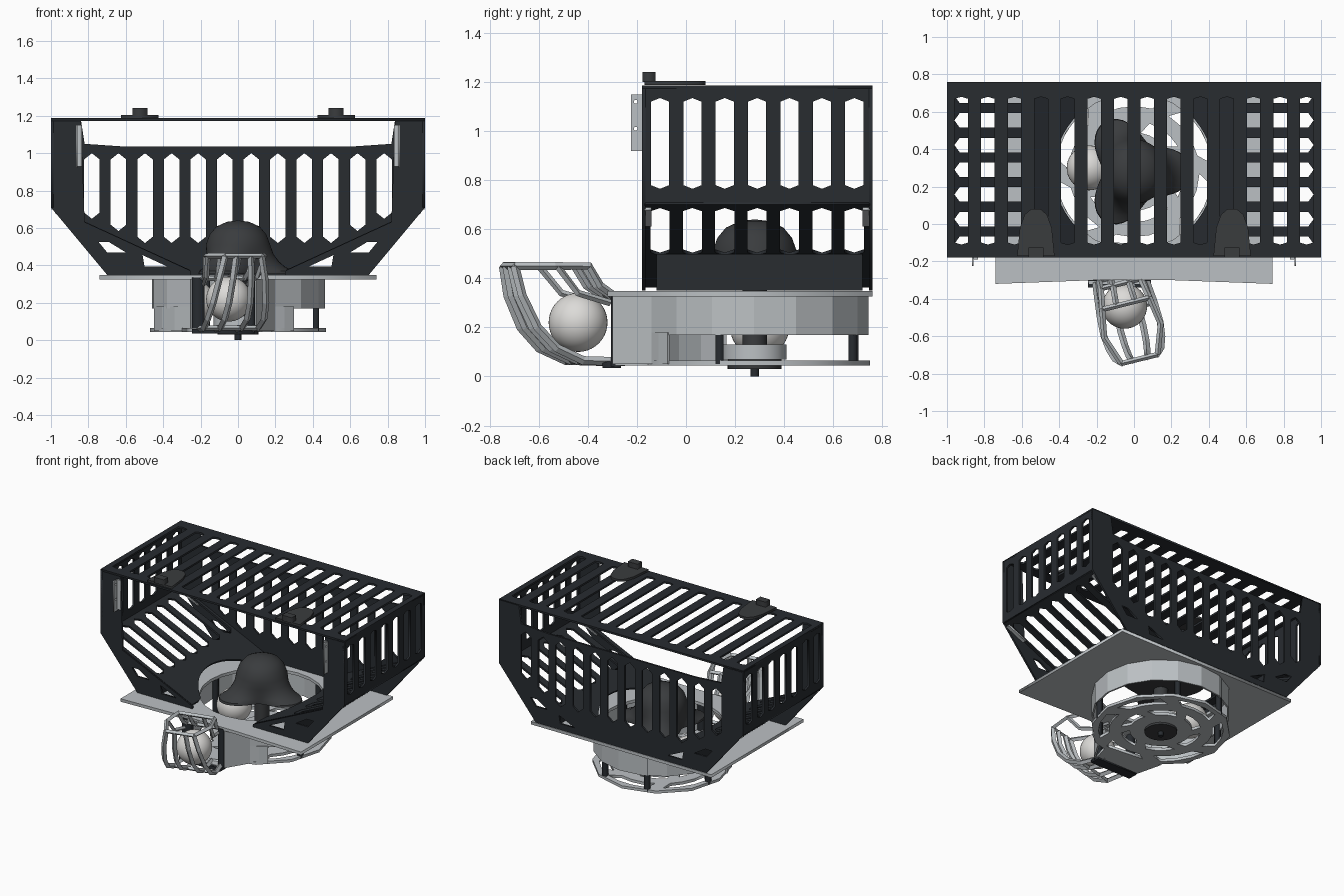
import bpy, bmesh
from math import sin, cos, radians, pi, sqrt
from mathutils import Matrix, Vector

if "Cube" in bpy.data.objects:
    bpy.data.objects.remove(bpy.data.objects["Cube"])


def mat(name, c):
    m = bpy.data.materials.new(name)
    m.diffuse_color = (*c, 1)
    m.use_nodes = True
    m.node_tree.nodes["Principled BSDF"].inputs["Base Color"].default_value = m.diffuse_color
    return m


DARK = mat("black_plate", (0.021, 0.025, 0.03))
DOME = mat("dark_plastic", (0.042, 0.045, 0.048))
LIGHT = mat("light_metal", (0.5, 0.53, 0.55))
BALL = mat("ball_white", (0.72, 0.71, 0.69))
X, Y, Z = Vector((1, 0, 0)), Vector((0, 1, 0)), Vector((0, 0, 1))
CX, CY = 0.0, 0.28          # feeder axis


def add(name, me, m):
    ob = bpy.data.objects.new(name, me)
    me.materials.clear()
    me.materials.append(m)
    bpy.context.collection.objects.link(ob)
    return ob


def plate(name, loops, m, o=(0, 0, 0), u=X, v=Y, t=0.014):
    """Flat plate: first loop is the outline, the others are holes."""
    cu = bpy.data.curves.new(name, 'CURVE')
    cu.dimensions, cu.fill_mode, cu.extrude = '2D', 'BOTH', t / 2
    for lp in loops:
        s = cu.splines.new('POLY')
        s.points.add(len(lp) - 1)
        for p, c in zip(s.points, lp):
            p.co = (c[0], c[1], 0, 1)
        s.use_cyclic_u = True
    tmp = bpy.data.objects.new("tmp", cu)
    bpy.context.collection.objects.link(tmp)
    me = bpy.data.meshes.new_from_object(tmp.evaluated_get(bpy.context.evaluated_depsgraph_get()))
    bpy.data.objects.remove(tmp)
    me.transform(Matrix((u, v, u.cross(v))).transposed().to_4x4())
    me.transform(Matrix.Translation(o))
    return add(name, me, m)


def box(name, lo, hi, m):
    return plate(name, [[(lo[0], lo[1]), (hi[0], lo[1]), (hi[0], hi[1]), (lo[0], hi[1])]], m,
                 (0, 0, (lo[2] + hi[2]) / 2), t=hi[2] - lo[2])


def beam(name, pts, r, m):
    cu = bpy.data.curves.new(name, 'CURVE')
    cu.dimensions, cu.bevel_depth, cu.bevel_resolution, cu.use_fill_caps = '3D', r, 0, True
    s = cu.splines.new('POLY')
    s.points.add(len(pts) - 1)
    for p, c in zip(s.points, pts):
        p.co = (*c, 1)
    s.use_smooth = False
    return add(name, cu, m)


def slot(c, a, b, w, swap=False, point=0.4):
    k = w * point
    p = [(c, a), (c + w / 2, a + k), (c + w / 2, b - k), (c, b), (c - w / 2, b - k), (c - w / 2, a + k)]
    return [(q[1], q[0]) for q in p] if swap else p


def arc(r, a0, a1, n):
    return [(CX + r * cos(radians(a0 + (a1 - a0) * i / n)),
             CY + r * sin(radians(a0 + (a1 - a0) * i / n))) for i in range(n + 1)]


def wall(name, path, z0, z1, m, t=0.012):
    bm = bmesh.new()
    vs = [[bm.verts.new((x, y, z)) for z in (z0, z1)] for x, y in path]
    for a, b in zip(vs, vs[1:]):
        bm.faces.new((a[0], b[0], b[1], a[1]))
    me = bpy.data.meshes.new(name)
    bm.to_mesh(me)
    ob = add(name, me, m)
    ob.modifiers.new("thickness", 'SOLIDIFY').thickness = t
    return ob


def lathe(name, fn, rings, m, c=(CX, CY), n=48):
    bm = bmesh.new()
    rows = []
    for k in range(rings):
        rz = [(*fn(k, 2 * pi * i / n), 2 * pi * i / n) for i in range(n)]
        rows.append([bm.verts.new((c[0] + r * cos(a), c[1] + r * sin(a), z)) for r, z, a in rz])
    for a, b in zip(rows, rows[1:]):
        for i in range(n):
            bm.faces.new((a[i], a[(i + 1) % n], b[(i + 1) % n], b[i]))
    bm.faces.new(rows[0][::-1])
    bm.faces.new(rows[-1])
    me = bpy.data.meshes.new(name)
    bm.to_mesh(me)
    me.shade_smooth()
    me.set_sharp_from_angle(angle=radians(35))
    return add(name, me, m)


def cyl(name, r, z0, z1, m, c=(CX, CY), n=24):
    return lathe(name, lambda k, a: (r, (z0, z1)[k]), 2, m, c, n)


def ball(name, c, r):
    return lathe(name, lambda k, a: (r * sin(0.01 + k * (pi - 0.02) / 20),
                                     c[2] - r * cos(0.01 + k * (pi - 0.02) / 20)), 21, BALL, c[:2], 40)


ramp_z = lambda x: 0.365 + 0.46 * (abs(x) - 0.25)
ys = [0.29 + 0.132 * k for k in range(-3, 4)]
xs = [0.142 * (k + 0.5) for k in range(-7, 7)]

# hopper lid
plate("lid", [[(-1, -.18), (1, -.18), (1, .76), (-1, .76)]] + [slot(x, -.11, .68, .072, point=.15) for x in xs],
      DARK, (0, 0, 1.18))
# back plate with lowered centre
back = [(-1, .71), (-.7, .35), (.7, .35), (1, .71), (1, 1.18), (.84, 1.18), (.82, 1.05), (.6, 1.035),
        (-.6, 1.035), (-.82, 1.05), (-.84, 1.18), (-1, 1.18)]
holes = [slot(x, max(.52, ramp_z(x) + .04), 1.0, .083) for x in xs[1:-1]]
windows = [[(.6, .47), (.70, .47), (.745, .525), (.69, .525)], [(.38, .395), (.5, .395), (.51, .455)]]
for s in (1, -1):
    holes += [[(s * x, z) for x, z in w] for w in windows]
plate("back_plate", [back] + holes, DARK, (0, .753, 0), X, Z)

for s in (1, -1):
    # front corner plates
    front = [(1, 1.18), (1, .71), (.7, .35), (.25, .35), (.25, .37), (.82, .632), (.84, 1.18)]
    plate("front_corner_plate", [[(s * x, z) for x, z in front]] +
          [[(s * x, z) for x, z in w] for w in windows], DARK, (0, -.173, 0), X, Z)
    # side panels
    plate("side_panel", [[(-.18, .71), (.76, .71), (.76, 1.18), (-.18, 1.18)]] +
          [slot(y, .765, 1.135, .074, point=.2) for y in ys], DARK, (s * .993, 0, 0), Y, Z)
    # sloped floors with round cut around the feeder
    u = Vector((s * .75, 0, .345)).normalized()
    k = sqrt(.75 ** 2 + .345 ** 2) / .75
    edge = []
    for i in range(25):
        y = -.17 + .92 * i / 24
        edge.append(((max(.26, sqrt(max(0, .43 ** 2 - (y - CY) ** 2))) - .25) * k, y))
    plate("ramp", [edge + [(.82, .75), (.82, -.17)]] + [slot(y, .32, .785, .078, True) for y in ys],
          DARK, (s * .25, 0, .365), u, Y)
    # upright supports under the ramps
    plate("ramp_support", [[(-.12, .35), (.72, .35), (.72, .5), (-.12, .5)]], DARK,
          (s * .56, 0, 0), Y, Z)
    # lid hinges
    tab = [(-.1, -.17), (.1, -.17), (.085, -.02), (.06, .05), (.025, .08), (-.025, .08), (-.06, .05), (-.085, -.02)]
    plate("hinge_tab", [tab], DOME, (s * .525, 0, 1.196), t=.016)
    box("hinge_block", (s * .525 - .04, -.178, 1.2), (s * .525 + .04, -.125, 1.242), DOME)
    # light corner brackets
    dots = [[(-.205 + .008 * cos(a), z + .008 * sin(a)) for a in [i * pi / 4 for i in range(8)]]
            for z in (1.01, 1.12)]
    plate("upright_bracket", [[(-.225, .92), (-.18, .92), (-.18, 1.15), (-.225, 1.15)]] + dots, LIGHT,
          (s * .862, 0, 0), Y, Z, .008)
    box("upright_flange", (s * .848 - .015, -.19, .93), (s * .848 + .015, -.18, 1.15), LIGHT)
    for y in (-.155, .735):
        plate("ramp_bracket", [[(.64, y - .015), (.8, y - .015), (.8, y + .015), (.64, y + .015)]],
              LIGHT, (s * .25, 0, .35), u, Y, .012)

# platform deck with round opening
plate("deck", [[(-.74, -.32), (-.2, -.3), (.2, -.3), (.74, -.32), (.74, .76), (-.74, .76)], arc(.42, 0, 345, 23)],
      LIGHT, (0, 0, .337), t=.022)

# feeder drum walls, open towards the chute
wall("drum_wall", [(.1, -.3)] + arc(.465, -65, 237, 14) + [(-.24, -.3)], .17, .33, LIGHT)
wall("drum_wall_left", arc(.465, 195, 237, 3) + [(-.24, -.3)], .05, .18, LIGHT)
wall("drum_wall_right", [(.1, -.3)] + arc(.465, -65, -50, 2), .05, .18, LIGHT)
for a in (-19, 65, 112, 170):
    x, y = arc(.44, a, a, 1)[0]
    box("drum_post", (x - .016, y - .016, .05), (x + .016, y + .016, .33), DARK)

# floor tray with two rings of openings
tray = [arc(.47, 0, 330, 11)]
for i in range(6):
    a = i * 60
    tray.append(arc(.42, a + 6, a + 50, 3) + arc(.35, a + 58, a + 14, 3))
    tray.append(arc(.27, a + 30, a + 72, 3) + arc(.21, a + 80, a + 40, 3))
plate("floor_tray", tray, LIGHT, (0, 0, .055), t=.02)
plate("tray_to_chute", [[(-.24, -.32), (.08, -.32), (.14, -.12), (-.3, -.08)]], LIGHT, (0, 0, .055), t=.02)

# drive hub, motor and spindle
cyl("hub", .11, .03, .075, DOME)
cyl("motor", .13, .07, .13, LIGHT)
cyl("shaft", .05, .12, .4, DOME)
cyl("spindle_tip", .018, 0, .04, DARK, n=12)

# bell-shaped agitator with three lobes
prof = [(.31, .355), (.305, .37), (.255, .39), (.22, .42), (.19, .46), (.172, .51),
        (.152, .565), (.117, .607), (.06, .633), (.004, .64)]


def bell(k, a):
    r, z = prof[k]
    if k < 5:
        r = .168 + (r - .168) * (.5 + .5 * cos(3 * a))
    return r, z


lathe("agitator_dome", bell, len(prof), DOME, n=60)

# balls
ball("ball_in_chute", (-.05, -.44, .22), .12)
ball("ball_in_drum", (-.24, .3, .2), .12)

# curved exit chute: tapering ribs tied by rungs; stations are (along, half width, height)
d = Vector((.24, -.97, 0)).normalized()
side = Vector((.97, .24, 0)).normalized()
base = Vector((-.08, -.28, 0))
at = lambda p, f: tuple(base + d * p[0] + side * (p[1] * f) + Z * p[2])
outer = [(0, .13, .06), (.18, .15, .065), (.29, .155, .115), (.37, .145, .2), (.43, .125, .33), (.455, .1, .45)]
upper = [(.455, .1, .45), (.3, .155, .45), (.15, .13, .45), (.1, .12, .37), (.04, .11, .33), (-.02, .11, .33)]
for f in (-1, -.4, .4, 1):
    beam("chute_rib", [at(p, f) for p in outer], .018, LIGHT)
for f in (-1, 1):
    beam("chute_upper_rib", [at(p, f) for p in upper], .016, LIGHT)
    beam("chute_brace", [at(p, f) for p in ((.29, .155, .45), (.2, .14, .34), (.06, .12, .3))], .014, LIGHT)
for f in (-.4, .4):
    beam("chute_guide", [at(p, f) for p in upper[2:]], .016, LIGHT)
for p in (outer[0], outer[1], outer[5], upper[2], upper[4]):
    beam("chute_rung", [at(p, -1), at(p, 1)], .014, LIGHT)

# dark gate plates at the chute mouth
box("gate_left", (-.245, -.305, .04), (-.18, -.265, .335), DARK)
box("gate_right", (.05, -.305, .04), (.09, -.265, .335), DARK)
box("gate_sill", (-.245, -.34, .035), (.09, -.265, .06), DARK)
